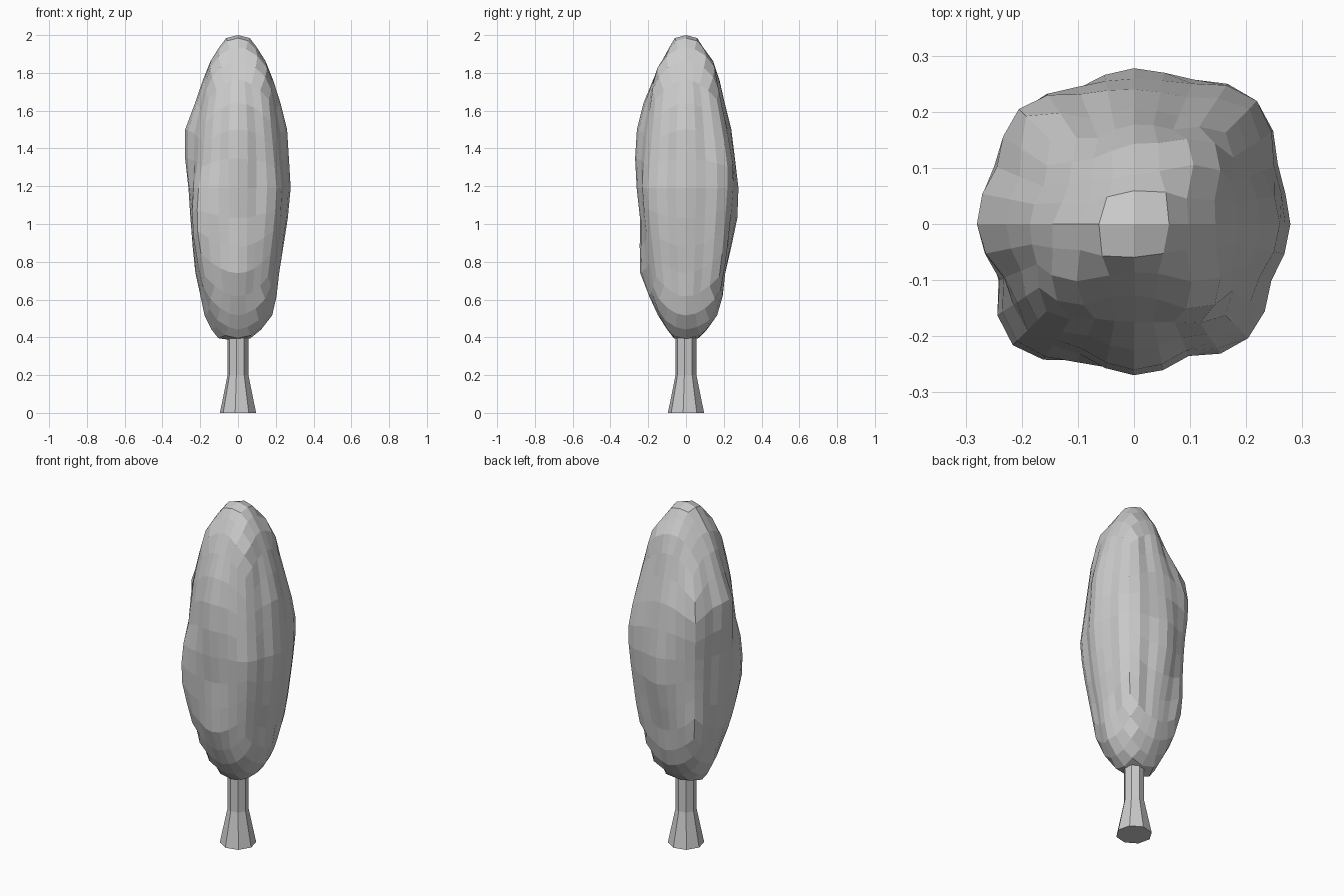
import bpy
import bmesh
from math import atan2, cos, hypot, pi, radians, sin
from mathutils import Vector, noise

cube = bpy.data.objects.get("Cube")
if cube:
    bpy.data.objects.remove(cube, do_unlink=True)

grey = bpy.data.materials.new("plain grey")
grey.use_nodes = True
grey.diffuse_color = (0.6, 0.6, 0.6, 1)
grey.node_tree.nodes["Principled BSDF"].inputs["Base Color"].default_value = grey.diffuse_color


def make_object(name, bm):
    bmesh.ops.recalc_face_normals(bm, faces=bm.faces)
    mesh = bpy.data.meshes.new(name)
    bm.to_mesh(mesh)
    bm.free()
    mesh.materials.append(grey)
    obj = bpy.data.objects.new(name, mesh)
    bpy.context.collection.objects.link(obj)
    return obj


# Trunk: flared eight-sided post that ends inside the crown
bm = bmesh.new()
rings = []
for z, radius in ((0, 0.097), (0.2, 0.056), (0.45, 0.056)):
    angles = [radians(45 * i - 9) for i in range(8)]
    rings.append([bm.verts.new((radius * cos(a), radius * sin(a), z)) for a in angles])
for low, high in zip(rings, rings[1:]):
    for i in range(8):
        j = (i + 1) % 8
        bm.faces.new((low[i], low[j], high[j], high[i]))
bm.faces.new(rings[0])
bm.faces.new(rings[-1])
make_object("trunk", bm)

# Crown outline in hundredths, counter-clockwise from +x in eighth turns
HEIGHTS = (39, 48, 58, 76, 100, 117, 134, 150, 166, 184, 195, 200)
OUTLINES = (
    (6, 17, 20, 22, 26, 28, 27, 26, 22, 16, 9, 5),
    (9, 17, 21, 26, 29, 31, 31, 27, 23, 19, 10, 5),
    (6, 15, 19, 21, 27, 28, 26, 24, 20, 16, 8, 5),
    (9, 16, 21, 26, 26, 27, 29, 29, 21, 13, 8, 5),
    (10, 17, 19, 23, 25, 26, 28, 28, 22, 16, 9, 5),
    (8, 15, 20, 26, 31, 30, 26, 25, 22, 18, 10, 5),
    (6, 13, 18, 25, 24, 26, 27, 26, 22, 14, 8, 5),
    (8, 15, 20, 23, 27, 29, 27, 25, 23, 19, 9, 5),
)


def outline_at(outline, z):
    """Radius of one outline at height z, both in hundredths."""
    z = min(max(z, HEIGHTS[0]), HEIGHTS[-1])
    for i in range(len(HEIGHTS) - 1):
        if z <= HEIGHTS[i + 1]:
            t = (z - HEIGHTS[i]) / (HEIGHTS[i + 1] - HEIGHTS[i])
            return outline[i] + t * (outline[i + 1] - outline[i])


def crown_radius(angle, z):
    """Blend the neighbouring outlines, with uneven hollows between them."""
    turn = (angle / (pi / 4)) % 8
    i = int(turn) % 8
    t = turn - int(turn)
    t = t * t * (3 - 2 * t)
    a = outline_at(OUTLINES[i], z * 100)
    b = outline_at(OUTLINES[(i + 1) % 8], z * 100)
    lump = noise.noise(Vector((cos(angle) * 3, sin(angle) * 3, z * 4)))
    hollow = (0.06 + 0.04 * lump) * abs(sin(4 * angle)) ** 3
    return (a + (b - a) * t) / 100 * (1 - hollow)


# Crown: gridded cube rounded to a ball, then fitted to the outlines
bm = bmesh.new()
bmesh.ops.create_cube(bm, size=2)
bmesh.ops.subdivide_edges(bm, edges=bm.edges, cuts=7, use_grid_fill=True)
for v in bm.verts:
    ball = Vector([sin(c * pi / 4) / cos(c * pi / 4) for c in v.co]).normalized()
    z = 1.19 + 0.81 * ball.z
    if hypot(ball.x, ball.y) < 0.001:
        v.co = (0, 0, z)
        continue
    angle = atan2(ball.y, ball.x)
    r = crown_radius(angle, z)
    v.co = (r * cos(angle), r * sin(angle), z)
make_object("crown", bm)
